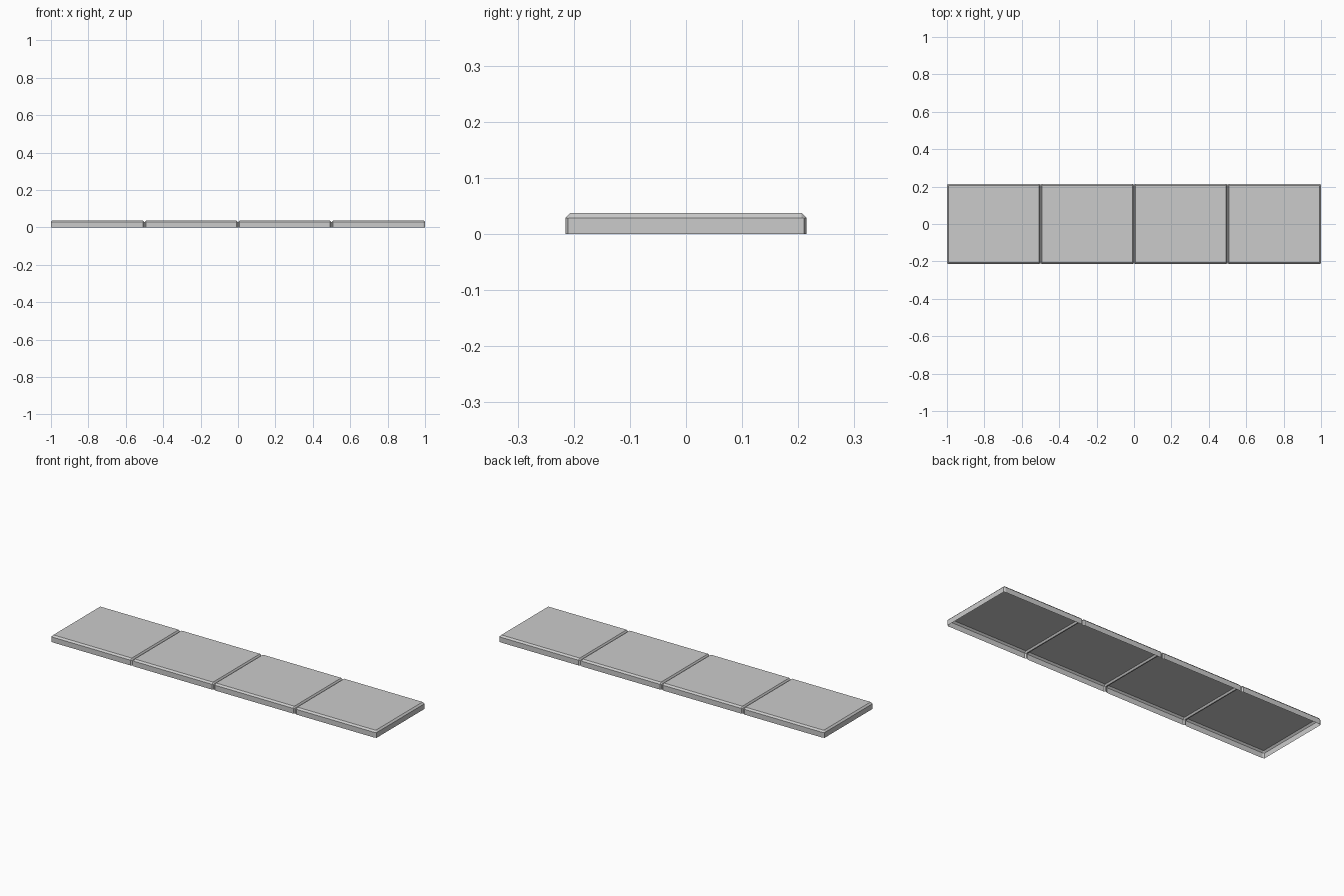
import bpy, bmesh

if "Cube" in bpy.data.objects:
    bpy.data.objects.remove(bpy.data.objects["Cube"])

W, H, C = 0.215, 0.038, 0.009      # half width, height, edge chamfer
SIDE, DROP = 0.005, 0.009          # how far seams and ends step in
JOINT = 0.003                      # half width of a seam floor


def section(bm, x, inset, drop):
    """Open-bottomed cross-section across the slab."""
    w, h = W - inset, H - drop
    c = C - inset if drop else C
    half = [(w, 0), (w, min(h, H - C) if not drop else h - 0.001), (w - c, h)]
    pts = [(-y, z) for y, z in half] + half[::-1]
    return [bm.verts.new((x, y, z)) for y, z in pts]


# stations along the slab: ends and seams step in, panels are full size
stations = [(-1, SIDE, DROP), (-1 + C, 0, 0)]
for x in (-0.5, 0, 0.5):
    stations += [(x - C, 0, 0), (x - JOINT, SIDE, DROP),
                 (x + JOINT, SIDE, DROP), (x + C, 0, 0)]
stations += [(1 - C, 0, 0), (1, SIDE, DROP)]

# loft the four-panel shell and close its two ends, leaving the bottom open
bm = bmesh.new()
rings = [section(bm, *s) for s in stations]
for a, b in zip(rings, rings[1:]):
    for i in range(5):
        bm.faces.new((a[i], a[i + 1], b[i + 1], b[i]))
bm.faces.new(rings[0])
bm.faces.new(rings[-1])
bmesh.ops.recalc_face_normals(bm, faces=bm.faces)
if max(bm.faces, key=lambda f: f.calc_area()).normal.z < 0:
    bmesh.ops.reverse_faces(bm, faces=bm.faces)
mesh = bpy.data.meshes.new("panelled_slab")
bm.to_mesh(mesh)
bm.free()
slab = bpy.data.objects.new("panelled_slab", mesh)
bpy.context.collection.objects.link(slab)
